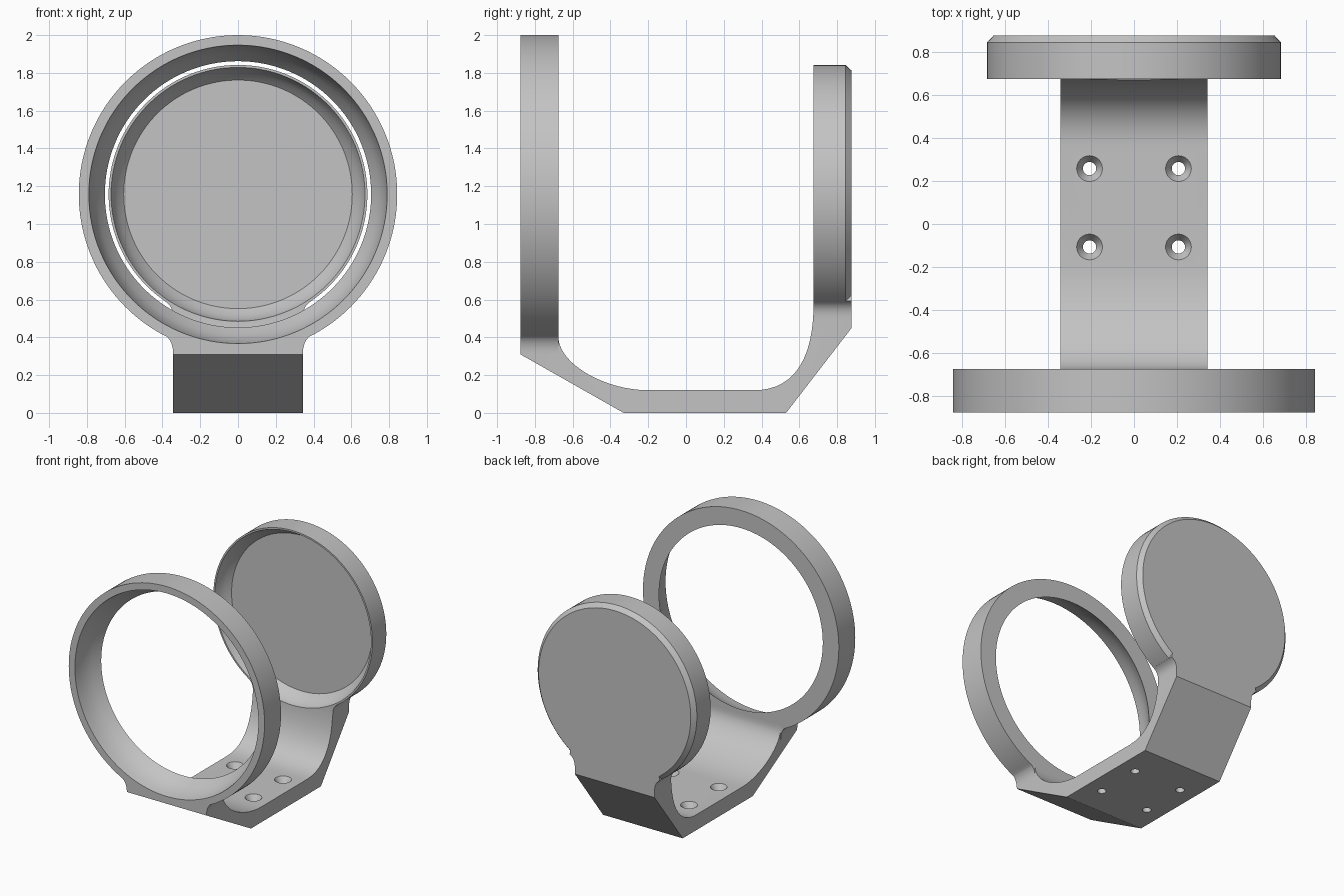
import bpy, bmesh, math
from mathutils import Vector

if "Cube" in bpy.data.objects:
    bpy.data.objects.remove(bpy.data.objects["Cube"])

CENTRE_Z = 1.157
HALF_WIDTH = 0.343
FRONT, BACK = -0.877, 0.877
RING_BACK, DISC_FRONT = -0.675, 0.675

grey = bpy.data.materials.new("plain grey")
grey.use_nodes = True
grey.diffuse_color = (0.55, 0.55, 0.55, 1)
grey.node_tree.nodes["Principled BSDF"].inputs["Base Color"].default_value = grey.diffuse_color


def finish(name, bm):
    bmesh.ops.recalc_face_normals(bm, faces=bm.faces[:])
    mesh = bpy.data.meshes.new(name)
    bm.to_mesh(mesh)
    bm.free()
    mesh.materials.append(grey)
    obj = bpy.data.objects.new(name, mesh)
    bpy.context.collection.objects.link(obj)
    return obj


def lathe(name, profile, place, segments=128):
    """Solid of revolution from (radius, distance) pairs; place maps (u, v, distance) to space."""
    bm = bmesh.new()
    rings = []
    for radius, dist in profile:
        angles = [2 * math.pi * i / segments for i in range(segments)]
        rings.append([bm.verts.new(place(radius * math.cos(a), radius * math.sin(a), dist))
                      for a in angles])
    for low, high in zip(rings, rings[1:]):
        for i in range(segments):
            j = (i + 1) % segments
            bm.faces.new((low[i], low[j], high[j], high[i]))
    bm.faces.new(rings[0])
    bm.faces.new(rings[-1])
    return finish(name, bm)


def prism(name, points, offset):
    bm = bmesh.new()
    face = bm.faces.new([bm.verts.new(p) for p in points])
    new = bmesh.ops.extrude_face_region(bm, geom=[face])["geom"]
    bmesh.ops.translate(bm, vec=offset, verts=[v for v in new if isinstance(v, bmesh.types.BMVert)])
    return finish(name, bm)


def bezier(a, b, c, d, steps=16):
    a, b, c, d = map(Vector, (a, b, c, d))
    ts = [i / steps for i in range(steps + 1)]
    return [a * (1 - t) ** 3 + b * 3 * t * (1 - t) ** 2 + c * 3 * t * t * (1 - t) + d * t ** 3
            for t in ts]


def combine(target, other, operation):
    mod = target.modifiers.new(operation.lower(), "BOOLEAN")
    mod.operation, mod.solver, mod.object = operation, "EXACT", other
    bpy.context.view_layer.objects.active = target
    bpy.ops.object.modifier_apply(modifier=mod.name)
    bpy.data.objects.remove(other)


def facing(u, v, d):
    return (u, d, CENTRE_Z + v)


# Bent base bracket
section = [(FRONT, 0.42), (FRONT, 0.31), (-0.33, 0), (0.53, 0), (BACK, 0.45), (BACK, 0.61),
           (DISC_FRONT, 0.61)]
section += bezier((DISC_FRONT, 0.55), (0.67, 0.33), (0.6, 0.12), (0.36, 0.12))
section += bezier((-0.2, 0.12), (-0.42, 0.12), (-0.66, 0.25), (RING_BACK, 0.39))
section.append((RING_BACK, 0.42))
mount = prism("ring_and_disc_mount", [(-HALF_WIDTH, y, z) for y, z in section],
              (2 * HALF_WIDTH, 0, 0))

# Front ring and back disc as solid rounds
combine(mount, lathe("front_ring", [(0.843, FRONT), (0.843, RING_BACK)], facing), "UNION")
combine(mount, lathe("back_disc", [(0.685, DISC_FRONT), (0.685, 0.845), (0.655, BACK)], facing),
        "UNION")

# Fillets where the rounds meet the bracket
for side in (-1, 1):
    for start, end, top, y0, y1 in ((0.31, 0.412, 0.43, FRONT, RING_BACK),
                                    (0.50, 0.592, 0.63, DISC_FRONT, BACK)):
        curve = bezier((HALF_WIDTH, start), (HALF_WIDTH, start + 0.05),
                       (0.36, end - 0.017), (0.388, end), 8)
        outline = [(0.3, start)] + [tuple(p) for p in curve] + [(0.38, top), (0.3, top)]
        fillet = prism("fillet", [(side * x, y0, z) for x, z in outline], (0, y1 - y0, 0))
        combine(mount, fillet, "UNION")

# Flared ring opening and shallow disc recess
opening = [(0.79, -1), (0.79, FRONT), (0.782, -0.83), (0.768, -0.78), (0.745, -0.73),
           (0.705, RING_BACK), (0.705, -0.6)]
combine(mount, lathe("ring_opening", opening, facing), "DIFFERENCE")
recess = [(0.672, 0.6), (0.672, DISC_FRONT), (0.66, 0.71), (0.638, 0.75), (0.605, 0.785)]
combine(mount, lathe("disc_recess", recess, facing), "DIFFERENCE")

# Countersunk screw holes
for x in (-0.207, 0.207):
    for y in (-0.107, 0.258):
        hole = lathe("screw_hole", [(0.031, -0.1), (0.031, 0.075), (0.06, 0.12), (0.06, 0.2)],
                     lambda u, v, d: (x + u, y + v, d), 32)
        combine(mount, hole, "DIFFERENCE")

bpy.ops.object.select_all(action="DESELECT")
mount.select_set(True)
bpy.context.view_layer.objects.active = mount
bpy.ops.object.shade_smooth_by_angle(angle=math.radians(25))
